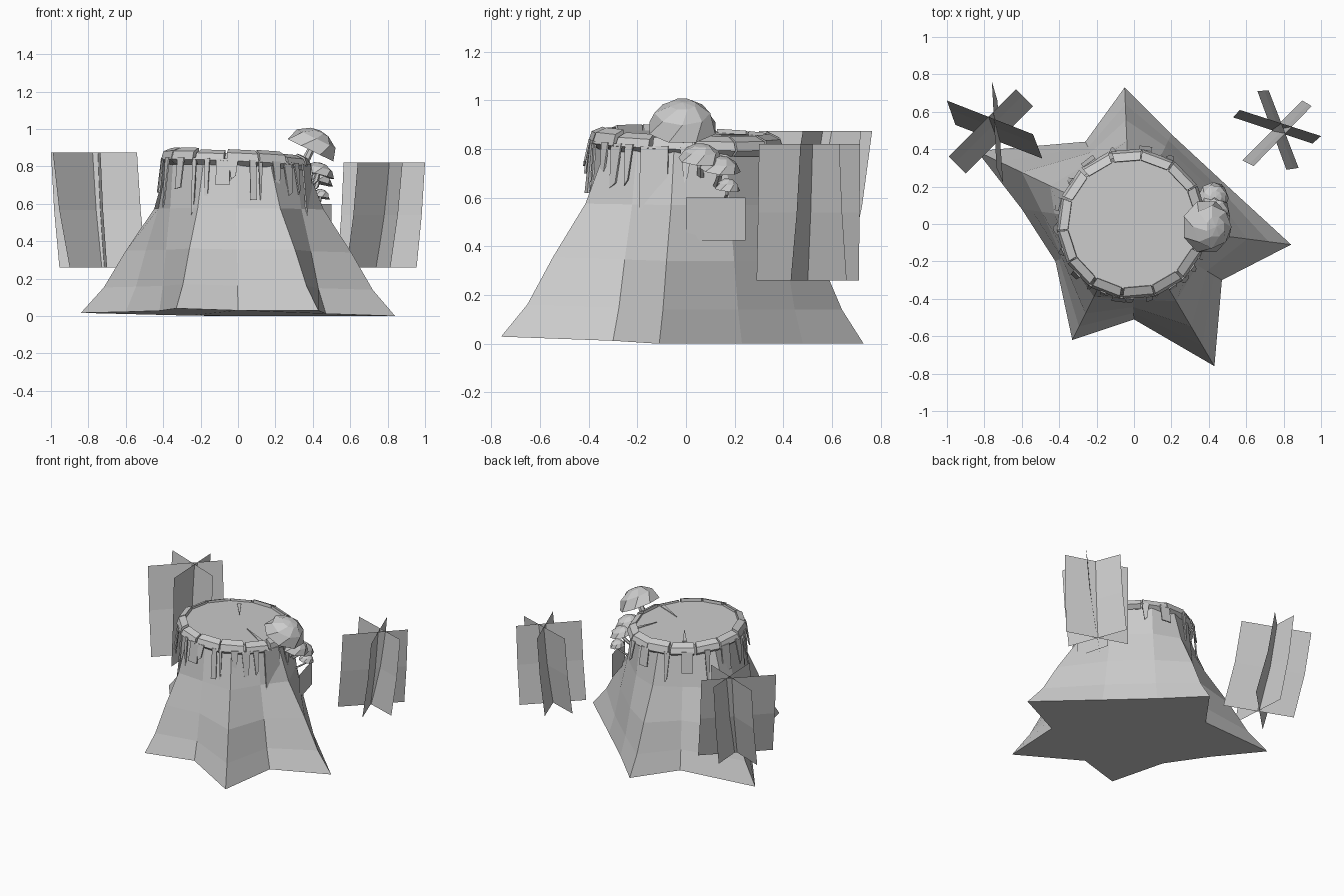
import bpy, bmesh, math, random
from mathutils import Vector, Matrix

if "Cube" in bpy.data.objects:
    bpy.data.objects.remove(bpy.data.objects["Cube"])

random.seed(4)
grey = bpy.data.materials.new("plain grey")
grey.diffuse_color = (0.6, 0.6, 0.6, 1)
grey.use_nodes = True
grey.node_tree.nodes["Principled BSDF"].inputs["Base Color"].default_value = grey.diffuse_color


def build(name, verts, faces, closed=True):
    me = bpy.data.meshes.new(name)
    me.from_pydata([tuple(v) for v in verts], [], faces)
    if closed:
        bm = bmesh.new()
        bm.from_mesh(me)
        bmesh.ops.recalc_face_normals(bm, faces=bm.faces)
        bm.to_mesh(me)
        bm.free()
    me.materials.append(grey)
    ob = bpy.data.objects.new(name, me)
    bpy.context.collection.objects.link(ob)
    return ob


def loft(name, rings):
    """Skin equal-sized rings and cap both ends."""
    n = len(rings[0])
    verts = [v for r in rings for v in r]
    faces = [(k*n + i, k*n + (i+1) % n, (k+1)*n + (i+1) % n, (k+1)*n + i)
             for k in range(len(rings)-1) for i in range(n)]
    faces += [tuple(range(n)), tuple(range((len(rings)-1)*n, len(rings)*n))]
    return build(name, verts, faces)


CX = -0.01


def top_z(x, y):
    return 0.865 - 0.045*x - 0.035*y


def polar(r, a, dz=0.0):
    x, y = CX + r*math.cos(a), r*math.sin(a)
    return Vector((x, y, top_z(x, y) + dz))


# trunk: star of roots rising to a rounded top
star = [(.84, -.11), (.47, .23), (.2, .48), (-.05, .73), (-.26, .44), (-.84, .39),
        (-.6, .08), (-.42, -.2), (-.33, -.62), (0, -.51), (.43, -.76), (.47, -.3)]
rings = []
for w, z in [(1, 0), (.75, .14), (.51, .34), (.2, .57), (0, .81)]:
    ring = []
    for x, y in star:
        a = math.atan2(y, x)
        r = 0.375 + w*(math.hypot(x, y) - 0.375)
        bx, by = r*math.cos(a), r*math.sin(a)
        tilt = max(0, .012 - .022*x - .035*y)*w
        ring.append((bx + CX*(1-w), by, z + tilt))
    rings.append(ring)
loft("trunk", rings)

# cut top face of the stump
SEG = 14
angles = [2*math.pi*i/SEG + .1 for i in range(SEG)]
loft("cut_top", [[polar(.365, a, -.07) for a in angles],
                 [polar(.35, a, -.008) for a in angles]])

# bark rim: sloping blocks with small gaps
for i, a0 in enumerate(angles):
    a1 = a0 + 2*math.pi/SEG - random.uniform(.01, .05)
    lift = random.uniform(-.004, .01)
    section = [(.375, -.075), (.405, -.05), (.39, -.012 + lift), (.345, .008 + lift), (.34, -.03)]
    loft("bark_rim_%d" % i, [[polar(r, a, dz) for r, dz in section] for a in (a0, a1)])

# cracks in the cut top
for i, (ox, oy, ix, iy) in enumerate([(-.165, .25, -.05, .09), (.25, .23, .175, .09),
                                      (.29, -.14, .1, -.04)]):
    d = Vector((ix-ox, iy-oy)).normalized()*.014
    pts = [(ox-d.y, oy+d.x), (ox+d.y, oy-d.x), (ix, iy)]
    loft("crack_%d" % i, [[(x, y, top_z(x, y) + h) for x, y in pts] for h in (-.01, -.003)])

# bark strips hanging below the rim: degrees, width, bottom height, tip narrowing
strips = [(184, .07, .66, .3), (202, .05, .58, .2), (222, .05, .68, .8), (236, .025, .54, .5),
          (247, .03, .53, .4), (260, .075, .70, 1), (268, .05, .73, .5), (283, .035, .62, 1),
          (289, .02, .5, .3), (303, .05, .6, .2), (314, .06, .64, .5), (324, .04, .65, .4),
          (341, .12, .53, 1), (0, .05, .66, .3), (60, .05, .66, .4), (80, .07, .68, 1),
          (105, .04, .6, .3), (125, .08, .68, 1), (145, .04, .58, .3), (165, .07, .66, 1)]
for i, (deg, wid, zb, tip) in enumerate(strips):
    a = math.radians(deg)
    out, side = Vector((math.cos(a), math.sin(a), 0)), Vector((-math.sin(a), math.cos(a), 0))
    zt = polar(.39, a).z - .04
    rows = []
    for off in (0, .008):
        rows.append([out*(r + off) + side*(s*wid/2*k) + Vector((CX, 0, z))
                     for s, r, z, k in [(-1, .392, zt, 1), (1, .392, zt, 1),
                                        (1, .412, zb + .04*(1-tip), tip),
                                        (-1, .416, zb, tip)]])
    loft("bark_strip_%d" % i, rows)

# small flat card on the side of the trunk
build("side_card", [(.5, 0, .425), (.435, .245, .425), (.435, .245, .6), (.5, 0, .6)],
      [(0, 1, 2, 3)], False)


# mushrooms: faceted cap on a thin stem
def mushroom(name, base, axis, r, h, foot):
    base, axis = Vector(base), Vector(axis).normalized()
    m = Matrix.Translation(base) @ axis.to_track_quat('Z', 'Y').to_matrix().to_4x4()
    n = 8
    prof = [(.25, .1), (1, 0), (.78, .6), (.38, .95), (.02, 1.02)]
    loft(name + "_cap", [[m @ Vector((r*p*math.cos(2*math.pi*(i + j*.5)/n),
                                      r*p*math.sin(2*math.pi*(i + j*.5)/n), h*q))
                          for i in range(n)] for j, (p, q) in enumerate(prof)])
    foot, bend = Vector(foot), base - axis*h*.5
    loft(name + "_stem", [[c + Vector((math.cos(t), math.sin(t), 0))*r*s
                           for t in [k*math.pi/3 for k in range(6)]]
                          for c, s in [(foot, .2), (bend, .16), (base + axis*h*.2, .14)]])


mushroom("large_mushroom", (.388, -.015, .886), (.44, 0, .9), .147, .115, (.33, .0, .80))
mushroom("upper_mushroom", (.425, .06, .755), (.25, .05, .95), .093, .065, (.35, .06, .66))
mushroom("middle_mushroom", (.425, .14, .715), (.25, .1, .95), .085, .055, (.34, .12, .63))
mushroom("lower_mushroom", (.44, .17, .633), (.15, .1, .95), .053, .045, (.36, .14, .56))


# leaf clusters: three crossing leaning cards, slightly bowed at mid height
def cards(name, z0, z1, quads):
    for i, (top, bottom) in enumerate(quads):
        t = [Vector((*p, z1)) for p in top]
        b = [Vector((*p, z0)) for p in bottom]
        bow = ((t[0] + t[1] - b[0] - b[1])/2*Vector((1, 1, 0)))*.12
        mid = [(p + q)/2 + bow for p, q in zip(t, b)]
        v = b + mid + t
        build("%s_%d" % (name, i), v, [(0, 1, 3, 2), (2, 3, 5, 4)], False)


cards("left_leaf_card", .26, .875, [
    [((-1, .66), (-.54, .48)), ((-.955, .53), (-.49, .35))],
    [((-.63, .72), (-.99, .36)), ((-.54, .63), (-.90, .27))],
    [((-.76, .765), (-.735, .30)), ((-.73, .66), (-.70, .22))]])
cards("right_leaf_card", .26, .82, [
    [((.565, .61), (1.0, .47)), ((.53, .57), (.955, .43))],
    [((.95, .63), (.64, .31)), ((.90, .66), (.58, .34))],
    [((.72, .715), (.88, .30)), ((.66, .71), (.815, .29))]])
